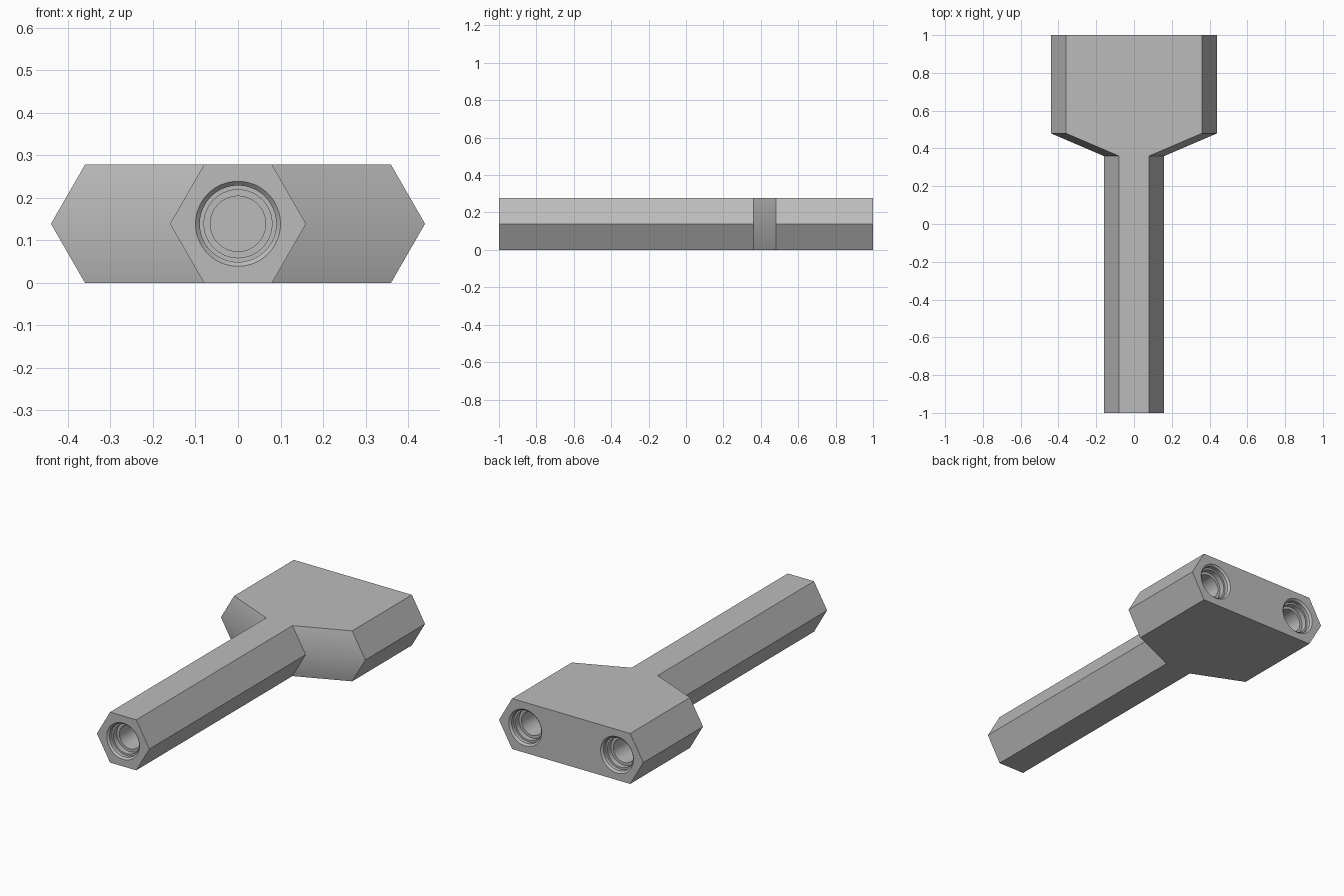
import bpy, bmesh, math

cube = bpy.data.objects.get("Cube")
if cube:
    bpy.data.objects.remove(cube, do_unlink=True)

HALF_H = 0.139   # half of the body height, also the axis height
EDGE = 0.08      # half the flat of each hexagon

grey = bpy.data.materials.new("neutral_grey")
grey.use_nodes = True
colour = (0.5, 0.5, 0.5, 1)
grey.diffuse_color = colour
grey.node_tree.nodes["Principled BSDF"].inputs["Base Color"].default_value = colour


def loft(name, rings, capped=True):
    """Skin a list of equal-length point rings and close both ends."""
    bm = bmesh.new()
    loops = [[bm.verts.new(p) for p in ring] for ring in rings]
    for a, b in zip(loops, loops[1:]):
        for i in range(len(a)):
            j = (i + 1) % len(a)
            bm.faces.new((a[i], a[j], b[j], b[i]))
    bm.faces.new(loops[0])
    bm.faces.new(loops[-1])
    bmesh.ops.recalc_face_normals(bm, faces=bm.faces)
    mesh = bpy.data.meshes.new(name)
    bm.to_mesh(mesh)
    bm.free()
    mesh.materials.append(grey)
    obj = bpy.data.objects.new(name, mesh)
    bpy.context.collection.objects.link(obj)
    return obj


def hexagon(y, spread):
    """Hexagon section stretched sideways by spread."""
    flat, tip = spread + EDGE, spread + 2 * EDGE
    half = [(flat, HALF_H), (tip, 0), (flat, -HALF_H)]
    pts = half + [(-x, z) for x, z in reversed(half)]
    return [(x, y, z + HALF_H) for x, z in pts]


def circle(x, y, r, n=64):
    steps = [math.tau * i / n for i in range(n)]
    return [(x + r * math.cos(a), y, HALF_H + r * math.sin(a)) for a in steps]


# Body: hexagonal stem, flared shoulder and wide head
body = loft("splitter_body", [hexagon(-1, 0), hexagon(0.36, 0),
                              hexagon(0.48, 0.28), hexagon(1, 0.28)])

# Stepped socket as (depth, radius), starting just outside the face
SOCKET = [(-0.01, 0.11), (0.01, 0.09), (0.03, 0.09), (0.03, 0.08),
          (0.06, 0.08), (0.06, 0.065), (0.3, 0.065)]


def socket_cutter(name, x, face_y, inward):
    cutter = loft(name, [circle(x, face_y + inward * d, r) for d, r in SOCKET])
    cutter.hide_render = True
    return cutter


cutters = [socket_cutter("stem_socket_cutter", 0, -1, 1),
           socket_cutter("left_socket_cutter", 0.28, 1, -1),
           socket_cutter("right_socket_cutter", -0.28, 1, -1)]

bpy.ops.object.select_all(action="DESELECT")
body.select_set(True)
bpy.context.view_layer.objects.active = body
for cutter in cutters:
    mod = body.modifiers.new(cutter.name, "BOOLEAN")
    mod.operation = "DIFFERENCE"
    mod.solver = "EXACT"
    mod.object = cutter
    bpy.ops.object.modifier_apply(modifier=mod.name)
    bpy.data.objects.remove(cutter, do_unlink=True)

bpy.ops.object.shade_smooth_by_angle(angle=math.radians(30))
